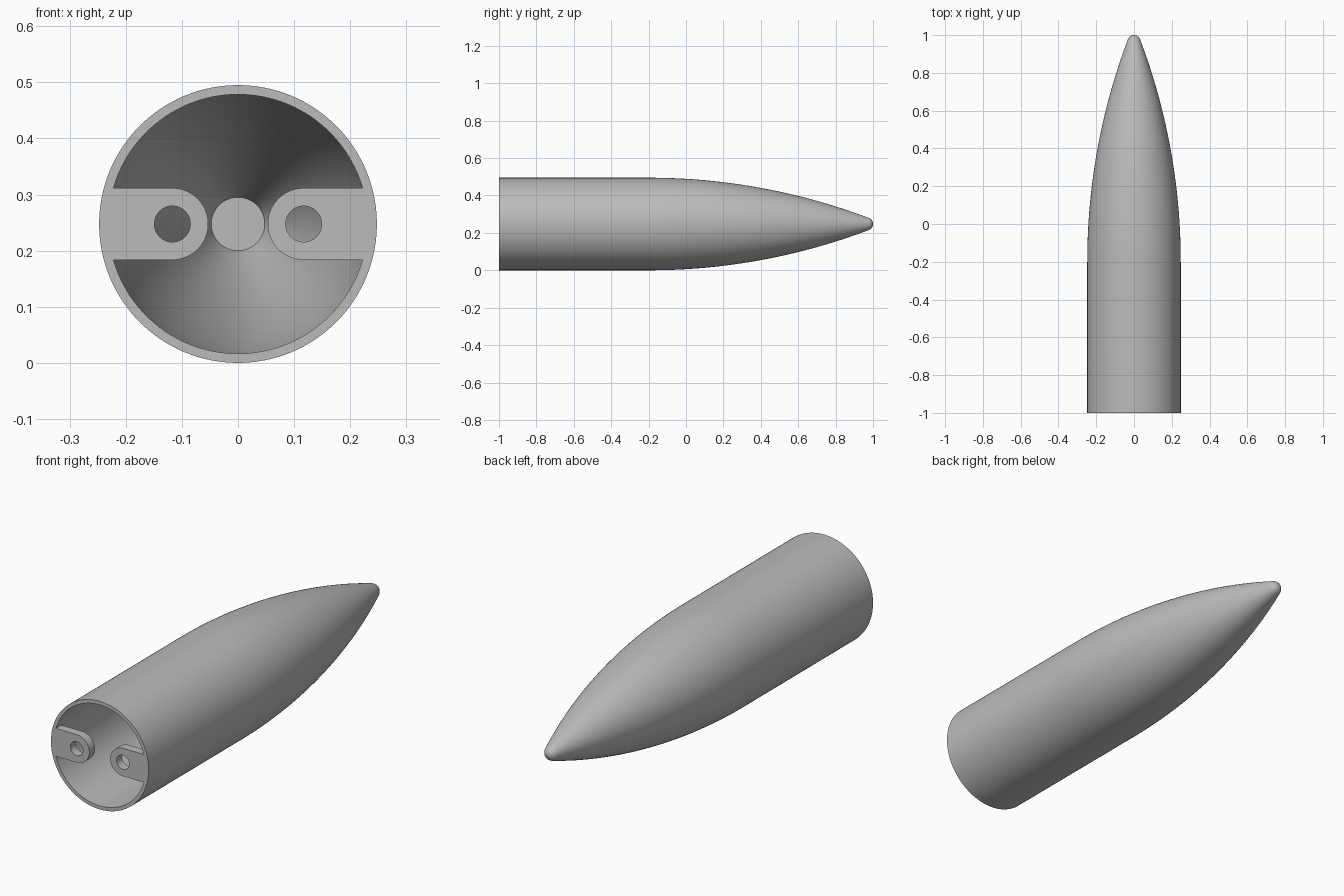
import bpy, bmesh, math

if "Cube" in bpy.data.objects:
    bpy.data.objects.remove(bpy.data.objects["Cube"])

R, CZ, WALL = 0.2475, 0.2475, 0.0165
START, APEX, SEG = -0.2, 1.06, 128
L = APEX - START
RHO = (R * R + L * L) / (2 * R)

grey = bpy.data.materials.new("light_grey")
grey.diffuse_color = (0.5, 0.5, 0.5, 1)
grey.use_nodes = True
grey.node_tree.nodes["Principled BSDF"].inputs["Base Color"].default_value = grey.diffuse_color


def ogive(y):
    """Outer radius of the shell at length position y."""
    d = max(0.0, y - START)
    return R - RHO + math.sqrt(RHO * RHO - d * d)


def finish(bm, name):
    bmesh.ops.recalc_face_normals(bm, faces=bm.faces)
    me = bpy.data.meshes.new(name)
    bm.to_mesh(me)
    bm.free()
    me.materials.append(grey)
    ob = bpy.data.objects.new(name, me)
    bpy.context.collection.objects.link(ob)
    bpy.ops.object.select_all(action='DESELECT')
    ob.select_set(True)
    bpy.context.view_layer.objects.active = ob
    bpy.ops.object.shade_smooth_by_angle(angle=math.radians(30))
    return ob


# Rounded tip: find the ball tangent to the ogive that ends at y = 1
def ball(y):
    s = math.asin((y - START) / RHO)
    rad = ogive(y) / math.cos(s)
    return s, rad, y - rad * math.sin(s)


lo, hi = 0.9, 1.04
for _ in range(50):
    mid = (lo + hi) / 2
    s, rad, cy = ball(mid)
    if cy + rad < 1:
        lo = mid
    else:
        hi = mid
slope, tip_r, tip_y = ball(lo)

# Shell profile (radius, y): inner end disc, inner wall, rim, outer wall, tip
INNER_END = 0.89
N = 40
ys = [START + (INNER_END - START) * i / N for i in range(N + 1)]
profile = [(0, INNER_END)]
profile += [(ogive(y) - WALL, y) for y in reversed(ys)]
profile += [(R - WALL, -1), (R, -1)]
profile += [(ogive(y), y) for y in
            [START + (lo - START) * i / N for i in range(N + 1)]]
for i in range(1, 9):
    a = slope + (math.pi / 2 - slope) * i / 8
    profile.append((tip_r * math.cos(a) if i < 8 else 0, tip_y + tip_r * math.sin(a)))

bm = bmesh.new()
rings = []
for r, y in profile:
    if r == 0:
        rings.append([bm.verts.new((0, y, CZ))] * SEG)
    else:
        rings.append([bm.verts.new((r * math.cos(2 * math.pi * k / SEG), y,
                                    CZ + r * math.sin(2 * math.pi * k / SEG)))
                      for k in range(SEG)])
for a, b in zip(rings, rings[1:]):
    for k in range(SEG):
        n = (k + 1) % SEG
        quad = list(dict.fromkeys((a[k], a[n], b[n], b[k])))
        bm.faces.new(quad)
finish(bm, "nose_cone_shell")


# Mounting tabs with a screw hole, flush with the rim
def tab(side, name):
    half, cx, hole, thick = 0.064, 0.117, 0.032, 0.04
    wall_r = R - WALL + 0.001
    end = math.asin(half / wall_r)
    outline = [(cx + half * math.cos(a), half * math.sin(a)) for a in
               [math.pi / 2 + math.pi * i / 32 for i in range(33)]]
    outline += [(wall_r * math.cos(a), wall_r * math.sin(a)) for a in
                [-end + 2 * end * i / 12 for i in range(13)]]
    circle = [(cx + hole * math.cos(2 * math.pi * i / 48),
               hole * math.sin(2 * math.pi * i / 48)) for i in range(48)]
    bm = bmesh.new()
    edges = []
    for loop in (outline, circle):
        vs = [bm.verts.new((side * x, -1, CZ + z)) for x, z in loop]
        edges += [bm.edges.new((vs[i - 1], vs[i])) for i in range(len(vs))]
    bmesh.ops.triangle_fill(bm, edges=edges, use_beauty=True, normal=(0, -1, 0))
    ext = bmesh.ops.extrude_face_region(bm, geom=bm.faces[:], use_keep_orig=True)
    moved = [g for g in ext["geom"] if isinstance(g, bmesh.types.BMVert)]
    bmesh.ops.translate(bm, verts=moved, vec=(0, thick, 0))
    finish(bm, name)


tab(-1, "mounting_tab_left")
tab(1, "mounting_tab_right")
